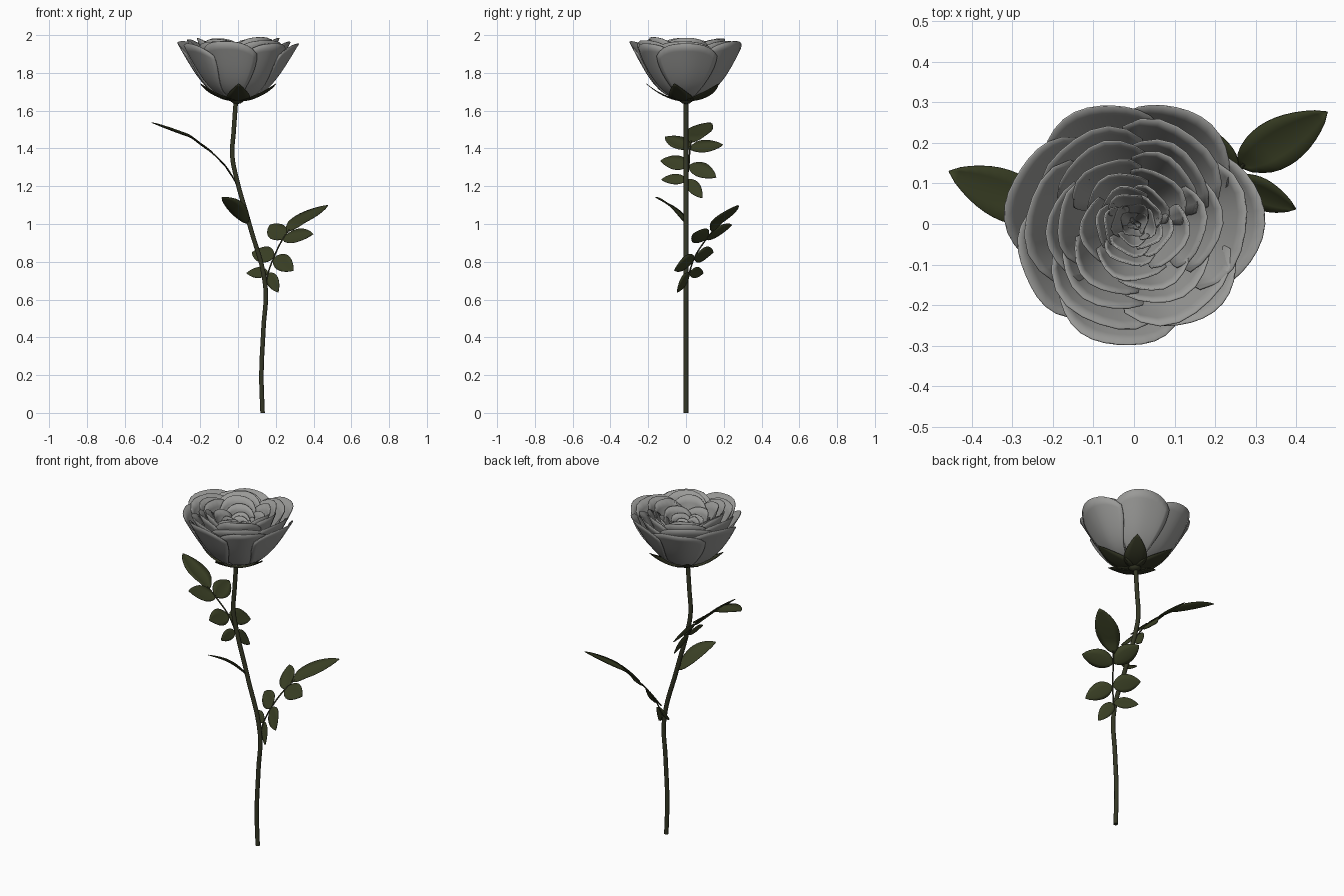
import bpy, math, random
from mathutils import Vector

if "Cube" in bpy.data.objects:
    bpy.data.objects.remove(bpy.data.objects["Cube"])

random.seed(4)


def material(name, rgb):
    m = bpy.data.materials.new(name)
    m.diffuse_color = (*rgb, 1)
    m.use_nodes = True
    m.node_tree.nodes["Principled BSDF"].inputs["Base Color"].default_value = m.diffuse_color
    return m


PETAL = material("petal_grey", (0.32, 0.32, 0.31))
LEAF = material("leaf_green", (0.042, 0.05, 0.018))
STEM = material("stem_green", (0.034, 0.037, 0.018))


def grid_object(name, patches, mat, thickness=0.0):
    """Join rectangular point grids (rows of points) into one smooth mesh."""
    verts, faces = [], []
    for rows in patches:
        o, w = len(verts), len(rows[0])
        for row in rows:
            verts += row
        for j in range(len(rows) - 1):
            for i in range(w - 1):
                a = o + j * w + i
                faces.append((a, a + 1, a + w + 1, a + w))
    me = bpy.data.meshes.new(name)
    me.from_pydata(verts, [], faces)
    me.materials.append(mat)
    me.shade_smooth()
    ob = bpy.data.objects.new(name, me)
    bpy.context.collection.objects.link(ob)
    if thickness:
        s = ob.modifiers.new("thickness", "SOLIDIFY")
        s.thickness = thickness
        s.offset = 0
    return ob


def tube(name, pts, radius, mat):
    """Round stalk through the points."""
    cu = bpy.data.curves.new(name, "CURVE")
    cu.dimensions = "3D"
    cu.bevel_depth = radius
    cu.bevel_resolution = 3
    cu.resolution_u = 6
    cu.use_fill_caps = True
    sp = cu.splines.new("BEZIER")
    sp.bezier_points.add(len(pts) - 1)
    for bp, p in zip(sp.bezier_points, pts):
        bp.co = p
        bp.handle_left_type = bp.handle_right_type = "AUTO"
    cu.materials.append(mat)
    ob = bpy.data.objects.new(name, cu)
    bpy.context.collection.objects.link(ob)
    bpy.ops.object.select_all(action="DESELECT")
    ob.select_set(True)
    bpy.context.view_layer.objects.active = ob
    bpy.ops.object.convert(target="MESH")


def blade(base, tip, width, place, n=12, peak=0.85, cup=0.22):
    """Pointed oval drawn flat from base to tip, then placed and cupped."""
    b, t = Vector(base), Vector(tip)
    d = t - b
    side = Vector((d.y, -d.x)).normalized()
    rows = []
    for j in range(n + 1):
        v = j / n
        h = width / 2 * math.sin(math.pi * v ** peak) ** 0.75 if 0 < j < n else 0.001
        row = []
        for u in (-1, -0.5, 0, 0.5, 1):
            x, y, z = place(*(b + d * v + side * h * u))
            row.append((x, y, z + cup * h * (u * u - 0.4)))
        rows.append(row)
    return rows


# ---------- stem ----------
tube("stem", [(0.13, 0, 0), (0.124, 0, 0.2), (0.135, 0, 0.45), (0.145, 0, 0.67),
              (0.06, 0, 1.0), (-0.01, 0, 1.25), (-0.03, 0, 1.36),
              (-0.022, 0, 1.5), (-0.01, 0, 1.67)], 0.0125, STEM)

# ---------- compound leaves: flat layout rolled over an arc ----------
ARC = [(-0.108, -0.04, -0.1), (0, 0, 0), (0.09, 0.05, 0.075), (0.189, 0.12, 0.145),
       (0.332, 0.235, 0.23), (0.56, 0.445, 0.305)]   # length, outward, up
LEAFLETS = [  # base, tip, width
    ((0.02, 0.27), (0.13, 0.55), 0.125),
    ((0.02, 0.215), (-0.11, 0.325), 0.105), ((0.02, 0.215), (0.195, 0.256), 0.105),
    ((0.015, 0.09), (-0.135, 0.125), 0.1), ((0.015, 0.09), (0.16, 0.015), 0.095),
    ((0.005, 0.0), (-0.13, 0.0), 0.062), ((0.005, 0.0), (0.085, -0.105), 0.07)]


def compound_leaf(name, origin, azimuth, tilt, joint):
    az, ti = math.radians(azimuth), math.radians(tilt)

    def place(s, l):
        k = 0
        while k < len(ARC) - 2 and l > ARC[k + 1][0]:
            k += 1
        p, q = ARC[k], ARC[k + 1]
        f = (l - p[0]) / (q[0] - p[0])
        a, z = p[1] + f * (q[1] - p[1]), p[2] + f * (q[2] - p[2])
        a, z = a * math.cos(ti) - z * math.sin(ti), a * math.sin(ti) + z * math.cos(ti)
        return (origin[0] + a * math.cos(az) + s * math.sin(az),
                origin[1] + a * math.sin(az) - s * math.cos(az), origin[2] + z)

    grid_object(name + "_leaflets", [blade(*l, place) for l in LEAFLETS], LEAF, 0.003)
    tube(name + "_stalk", [joint, place(0.005, 0), place(0.015, 0.09),
                           place(0.02, 0.2), place(0.028, 0.29)], 0.004, STEM)


compound_leaf("lower_leaf", (0.155, 0.02, 0.74), 57, 8, (0.143, 0, 0.67))
compound_leaf("upper_leaf", (-0.02, 0, 1.235), 180, 0, (0.0, 0, 1.2))

# ---------- single leaf on the stem ----------
L_BASE, L_DIR = Vector((0.055, 0, 1.0)), Vector((-0.14, -0.16, 0.14)).normalized()
L_SIDE = Vector((0.65, -0.65, 0.39)).normalized()
L_UP = L_DIR.cross(L_SIDE)
if L_UP.z < 0:
    L_UP = -L_UP
grid_object("single_leaf", [blade(
    (0, 0), (0, 0.255), 0.11,
    lambda s, l: tuple(L_BASE + L_DIR * l + L_SIDE * s
                       + L_UP * 0.02 * math.sin(math.pi * l / 0.255)))], LEAF, 0.003)


# ---------- sepals and hip under the flower ----------
def sepal(azimuth):
    c, s_ = math.cos(azimuth), math.sin(azimuth)

    def place(s, l):
        r = 0.005 + l
        return (r * c + s * s_, r * s_ - s * c, 1.65 + 2.1 * r * r + 1.5 * s * s)
    return blade((0, 0), (0, 0.205), 0.125, place, peak=0.75, cup=0)


grid_object("sepals", [sepal(math.radians(55 + 72 * i)) for i in range(5)], STEM, 0.003)
hip = []
for r, z in [(0.001, 1.635), (0.02, 1.638), (0.034, 1.65), (0.034, 1.665), (0.02, 1.68)]:
    hip.append([(-0.005 + r * math.cos(a * math.pi / 8), r * math.sin(a * math.pi / 8), z)
                for a in range(17)])
grid_object("hip", [hip], STEM)


# ---------- petals ----------
def petal(azimuth, half, radius, top, flare, drop, bottom=1.662, nu=12, nv=10):
    """Cupped patch wrapped around the flower axis with a rounded top edge."""
    rows = []
    wave, lean = random.uniform(0, 6), random.uniform(0.03, 0.06)
    for j in range(nv + 1):
        v = (j / nv) ** 1.4
        row = []
        for i in range(nu + 1):
            u = 2 * i / nu - 1
            t = v * (1 - drop * abs(u) ** 2.6)
            phi = azimuth + u * half * (0.62 + 0.38 * math.sin(math.pi * 0.62 * v))
            r = radius * (0.03 + 0.97 * t ** 0.42) * (1 + lean * u)
            r += flare * v ** 3 * (1 - u * u) + 0.004 * v * math.sin(5 * u + wave)
            row.append((r * math.cos(phi), r * math.sin(phi), bottom + (top - bottom) * t))
        rows.append(row)
    return rows


OUTER = [(0, 0.3), (58, 0.29), (112, 0.288), (160, 0.298), (205, 0.28), (256, 0.283), (312, 0.27)]
outer = [petal(math.radians(a), math.radians(37), r, 1.955 + 0.012 * (i % 2), 0.018, 0.22)
         for i, (a, r) in enumerate(OUTER)]
grid_object("outer_petals", outer, PETAL, 0.004)

# count, radius, top height, half width in degrees
LAYERS = [(6, 0.252, 1.978, 42), (6, 0.208, 1.99, 42), (6, 0.17, 1.98, 42),
          (5, 0.13, 1.945, 48), (5, 0.092, 1.915, 48), (5, 0.07, 1.90, 50),
          (4, 0.05, 1.893, 58), (3, 0.031, 1.888, 75), (2, 0.014, 1.885, 100)]
for k, (n, rad, top, half) in enumerate(LAYERS):
    ring = []
    for i in range(n):
        az = 2 * math.pi * (i + 0.5 * (k % 2)) / n + 0.5 * k + random.uniform(-0.12, 0.12)
        ring.append(petal(az, math.radians(half), rad * random.uniform(0.95, 1.05),
                          top - random.uniform(0, 0.015), 0.06 * rad, 0.18,
                          1.667 + 0.004 * k, 8))
    grid_object(f"inner_petals_{k + 1}", ring, PETAL, 0.004 if rad > 0.06 else 0.002)
